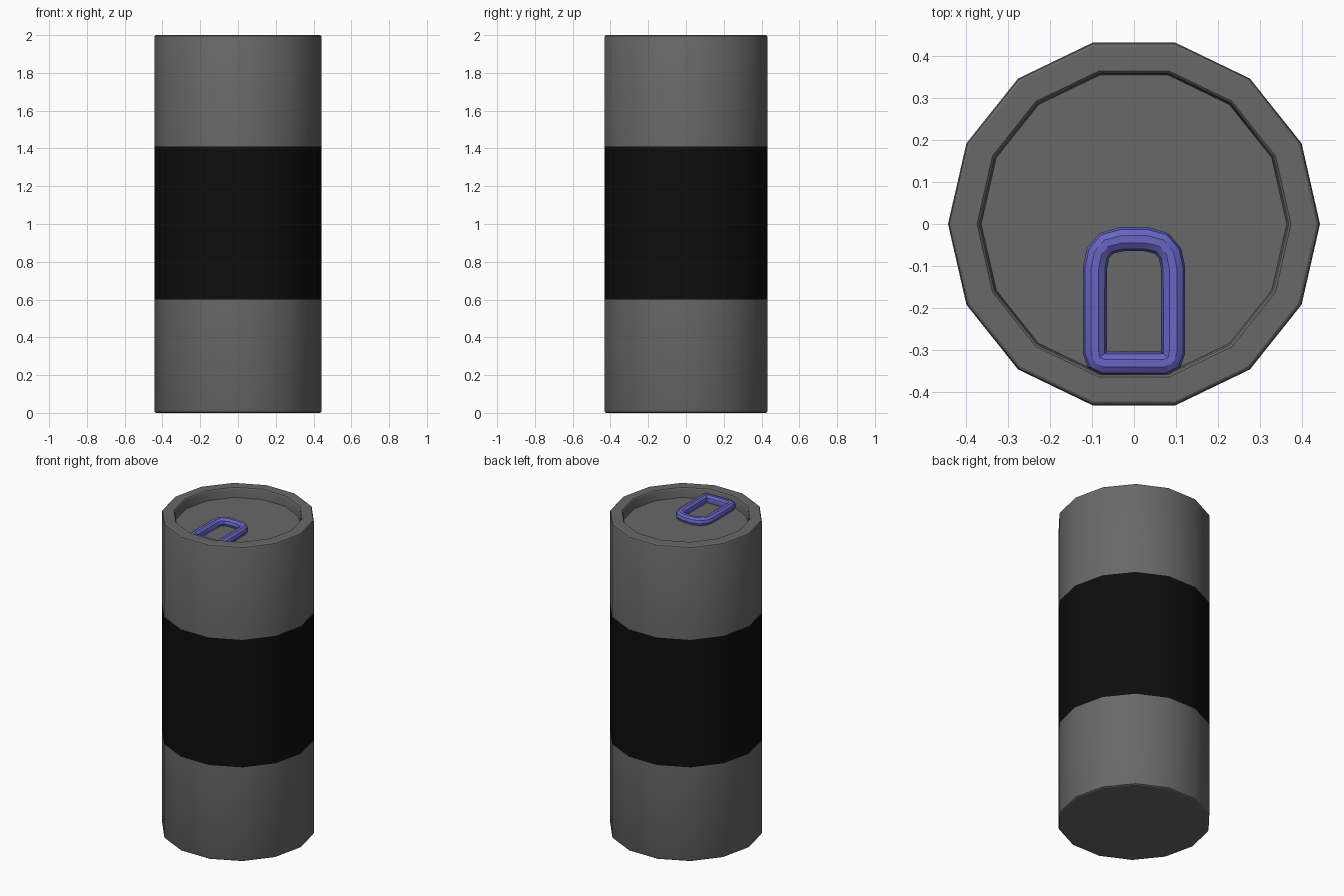
import bpy
import math

cube = bpy.data.objects.get("Cube")
if cube:
    bpy.data.objects.remove(cube, do_unlink=True)


def material(name, rgb):
    mat = bpy.data.materials.new(name)
    mat.use_nodes = True
    mat.diffuse_color = (*rgb, 1)
    mat.node_tree.nodes["Principled BSDF"].inputs["Base Color"].default_value = (*rgb, 1)
    return mat


grey = material("grey metal", (0.14, 0.14, 0.14))
black = material("black band", (0.004, 0.004, 0.004))
blue = material("blue tab", (0.14, 0.13, 0.55))


def smooth(obj):
    bpy.ops.object.select_all(action="DESELECT")
    obj.select_set(True)
    bpy.context.view_layer.objects.active = obj
    bpy.ops.object.shade_smooth_by_angle(angle=math.radians(30))


# Can body: a lathed profile with a recessed lid and a dark middle band
SIDES = 14
BAND_LOW, BAND_HIGH = 0.6, 1.41
profile = [(0.433, 0), (0.44, 0.004), (0.443, 0.012), (0.443, BAND_LOW), (0.443, BAND_HIGH),
           (0.443, 1.988), (0.44, 1.996), (0.434, 2), (0.374, 2), (0.37, 1.996),
           (0.368, 1.988), (0.364, 1.94)]
verts = [(r * math.cos(math.tau * i / SIDES), r * math.sin(math.tau * i / SIDES), z)
         for r, z in profile for i in range(SIDES)]
faces = [tuple(reversed(range(SIDES)))]
for ring in range(len(profile) - 1):
    for i in range(SIDES):
        a, b = ring * SIDES + i, ring * SIDES + (i + 1) % SIDES
        faces.append((a, b, b + SIDES, a + SIDES))
faces.append(tuple(range(len(verts) - SIDES, len(verts))))

mesh = bpy.data.meshes.new("can_body")
mesh.from_pydata(verts, [], faces)
mesh.materials.append(grey)
mesh.materials.append(black)
for face in mesh.polygons:
    face.material_index = int(BAND_LOW < face.center.z < BAND_HIGH and abs(face.normal.z) < 0.1)
body = bpy.data.objects.new("can_body", mesh)
bpy.context.collection.objects.link(body)
smooth(body)

# Pull tab: a round tube along a closed, mirrored loop
half = [(0.028, -0.036), (0.066, -0.046), (0.086, -0.07), (0.093, -0.105),
        (0.093, -0.305), (0.088, -0.324), (0.07, -0.332)]
loop = half + [(-x, y) for x, y in reversed(half)]
curve = bpy.data.curves.new("pull_tab", "CURVE")
curve.dimensions = "3D"
curve.bevel_depth = 0.029
curve.bevel_resolution = 3
spline = curve.splines.new("POLY")
spline.points.add(len(loop) - 1)
for point, (x, y) in zip(spline.points, loop):
    point.co = (x, y, 1.955, 1)
spline.use_cyclic_u = True
curve.materials.append(blue)
tab = bpy.data.objects.new("pull_tab", curve)
bpy.context.collection.objects.link(tab)
bpy.ops.object.select_all(action="DESELECT")
tab.select_set(True)
bpy.context.view_layer.objects.active = tab
bpy.ops.object.convert(target="MESH")
smooth(bpy.context.view_layer.objects.active)
